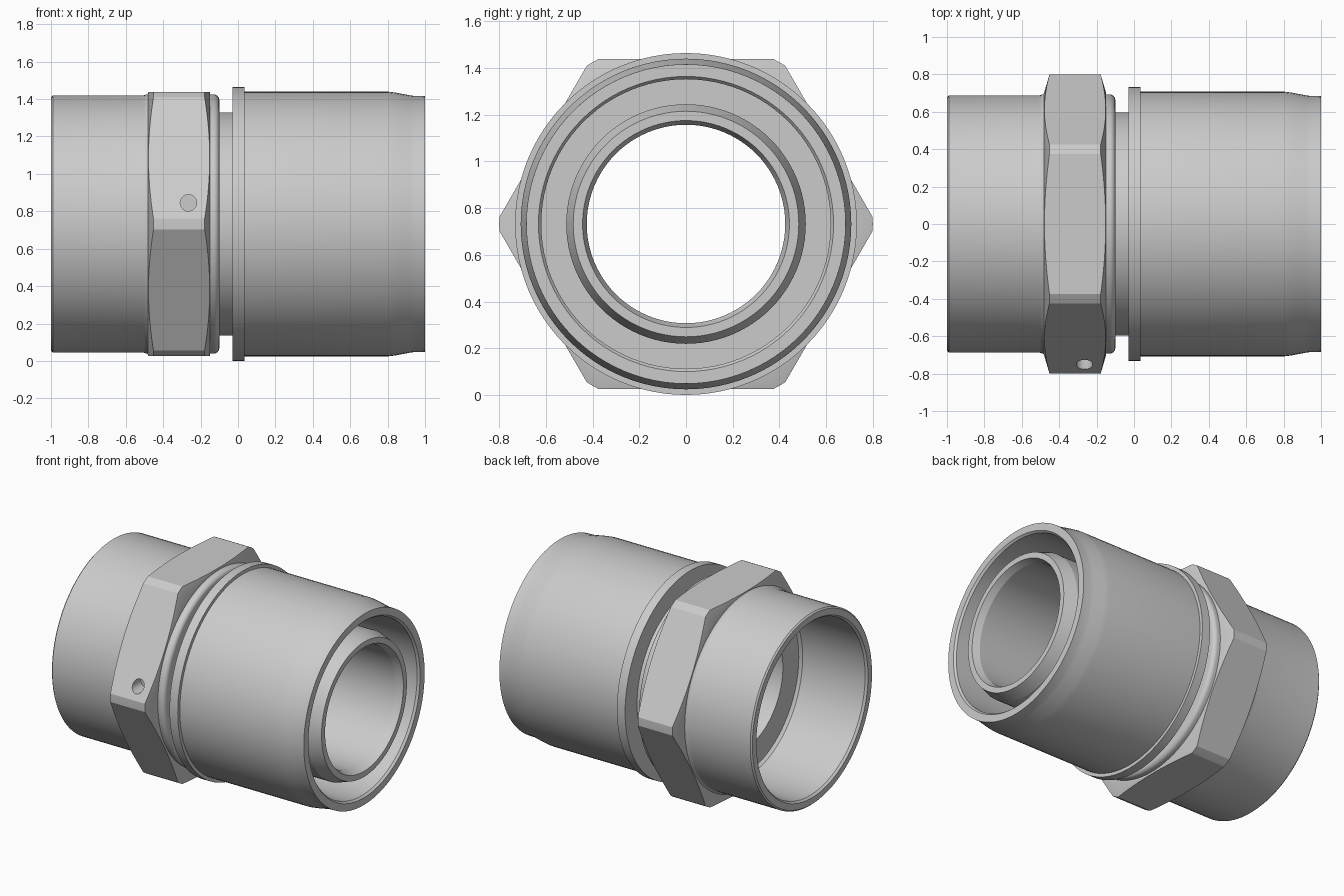
import bpy, bmesh, math
from mathutils import Matrix, Vector

if "Cube" in bpy.data.objects:
    bpy.data.objects.remove(bpy.data.objects["Cube"])

CZ = 0.732          # height of the fitting's axis (runs along x)
SEG = 96


def make_object(name, bm):
    bmesh.ops.recalc_face_normals(bm, faces=bm.faces)
    mesh = bpy.data.meshes.new(name)
    bm.to_mesh(mesh)
    bm.free()
    obj = bpy.data.objects.new(name, mesh)
    bpy.context.collection.objects.link(obj)
    return obj


def lathe(name, profile):
    """Revolve a closed (x, radius) loop around the axis."""
    bm = bmesh.new()
    rings = []
    for i in range(SEG):
        a = 2 * math.pi * i / SEG
        rings.append([bm.verts.new((x, r * math.cos(a), CZ + r * math.sin(a)))
                      for x, r in profile])
    n = len(profile)
    for i in range(SEG):
        p, q = rings[i], rings[(i + 1) % SEG]
        for j in range(n):
            k = (j + 1) % n
            bm.faces.new((p[j], p[k], q[k], q[j]))
    return make_object(name, bm)


def cylinder(name, start, end, radius, sides):
    start, end = Vector(start), Vector(end)
    d = end - start
    mat = Matrix.Translation((start + end) / 2) @ d.to_track_quat('Z', 'Y').to_matrix().to_4x4()
    bm = bmesh.new()
    bmesh.ops.create_cone(bm, cap_ends=True, segments=sides, radius1=radius,
                          radius2=radius, depth=d.length, matrix=mat)
    return make_object(name, bm)


def boolean(obj, other, op):
    """Apply a boolean and remove the helper."""
    mod = obj.modifiers.new("bool", 'BOOLEAN')
    mod.operation, mod.object, mod.solver = op, other, 'EXACT'
    bpy.context.view_layer.objects.active = obj
    bpy.ops.object.modifier_apply(modifier=mod.name)
    bpy.data.objects.remove(other)


def arc(cx, cr, rad, a0, a1, n=7):
    return [(cx + rad * math.cos(math.radians(a0 + (a1 - a0) * i / n)),
             cr + rad * math.sin(math.radians(a0 + (a1 - a0) * i / n)))
            for i in range(n + 1)]


# Body: socket end, rounded shoulder, neck and inner tail tube
body = lathe("fitting_body", [
    (-1, .677), (-.99, .687), (-.515, .687), (-.498, .689), (-.487, .694), (-.478, .702),
    (-.46, .66), (-.17, .66), (-.17, .693), *arc(-.13, .663, .03, 90, 0),
    (-.10, .597), (.04, .597), (.04, .513), (.91, .513), (1, .483), (1, .443),
    (.95, .425), (-.47, .425), (-.47, .605), (-.49, .62), (-.985, .62), (-1, .632)])

# Hexagon: six-sided bar (flats up and down) trimmed by a chamfered drum
bm = bmesh.new()
R = .707 / math.cos(math.pi / 6)
ends = [[bm.verts.new((x, R * math.cos(i * math.pi / 3), CZ + R * math.sin(i * math.pi / 3)))
         for i in range(6)] for x in (-.6, 0)]
for i in range(6):
    j = (i + 1) % 6
    bm.faces.new((ends[0][i], ends[0][j], ends[1][j], ends[1][i]))
bm.faces.new(ends[0])
bm.faces.new(ends[1])
hexagon = make_object("hexagon", bm)
drum = lathe("drum", [(-.48, .64), (-.48, .703), (-.452, .80), (-.178, .80),
                      (-.15, .703), (-.15, .64)])
boolean(hexagon, drum, 'INTERSECT')
boolean(body, hexagon, 'UNION')

# Small blind hole in the upper front flat
drill = cylinder("drill", (-.265, -.9, CZ + .113), (-.265, -.66, CZ + .113), .044, 32)
boolean(body, drill, 'DIFFERENCE')

# Outer sleeve with flange and tapered end
sleeve = lathe("outer_sleeve", [
    (-.03, .59), (-.03, .732), (.035, .732), (.035, .708), (.80, .708), (.84, .703),
    (.92, .688), (.94, .685), (1, .684), (1, .632), (.985, .62), (.045, .62), (.045, .59)])

for obj in (body, sleeve):
    bpy.ops.object.select_all(action='DESELECT')
    obj.select_set(True)
    bpy.context.view_layer.objects.active = obj
    bpy.ops.object.shade_smooth_by_angle(angle=math.radians(17))
